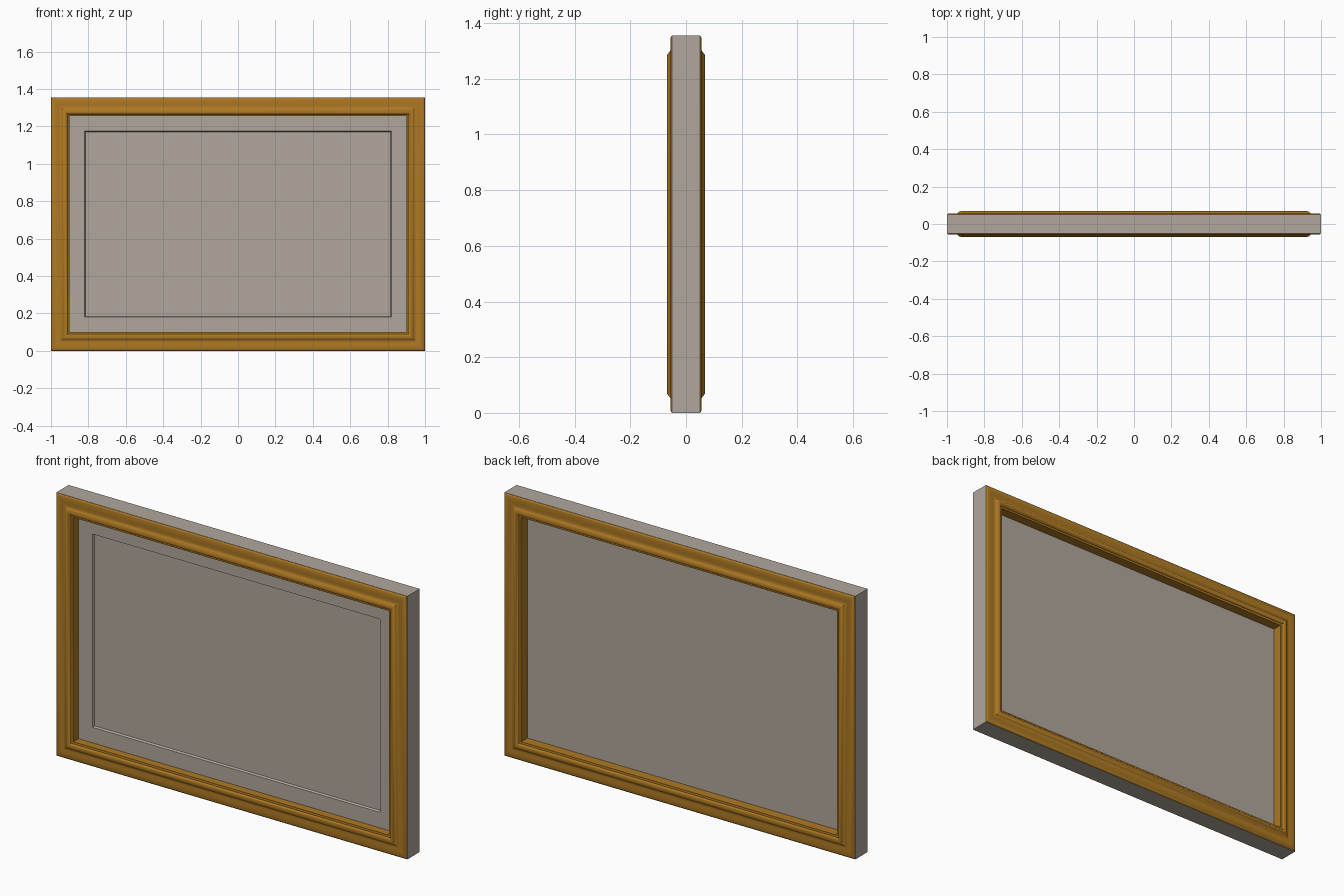
import bpy, bmesh, math
from mathutils import Vector

cube = bpy.data.objects.get("Cube")
if cube:
    bpy.data.objects.remove(cube, do_unlink=True)

WIDTH, HEIGHT = 2.0, 1.355


def material(name, rgb):
    m = bpy.data.materials.new(name)
    m.use_nodes = True
    m.diffuse_color = (*rgb, 1)
    m.node_tree.nodes["Principled BSDF"].inputs["Base Color"].default_value = (*rgb, 1)
    return m


gold = material("antique gold", (0.42, 0.19, 0.017))
grey = material("warm grey", (0.44, 0.39, 0.335))


def mitred_ring(name, profile, mat, closed=True):
    """Sweep a profile of (inset from the outer edge, y) round the rectangle."""
    bm = bmesh.new()
    rings = []
    for inset, y in profile:
        x, low, high = WIDTH / 2 - inset, inset, HEIGHT - inset
        corners = ((-x, low), (x, low), (x, high), (-x, high))
        rings.append([bm.verts.new((cx, y, cz)) for cx, cz in corners])
    count = len(rings) if closed else len(rings) - 1
    for i in range(count):
        a, b = rings[i], rings[(i + 1) % len(rings)]
        for k in range(4):
            n = (k + 1) % 4
            bm.faces.new((a[k], a[n], b[n], b[k]))
    if closed:
        bmesh.ops.recalc_face_normals(bm, faces=bm.faces)
    mesh = bpy.data.meshes.new(name)
    bm.to_mesh(mesh)
    bm.free()
    mesh.materials.append(mat)
    obj = bpy.data.objects.new(name, mesh)
    bpy.context.collection.objects.link(obj)
    return obj


def smooth(obj):
    bpy.ops.object.select_all(action='DESELECT')
    obj.select_set(True)
    bpy.context.view_layer.objects.active = obj
    bpy.ops.object.shade_smooth_by_angle(angle=math.radians(35))


def slab(name, inset, y0, y1, mat):
    bm = bmesh.new()
    bmesh.ops.create_cube(bm, size=1)
    size = Vector((WIDTH - 2 * inset, y1 - y0, HEIGHT - 2 * inset))
    bmesh.ops.scale(bm, vec=size, verts=bm.verts)
    bmesh.ops.translate(bm, vec=(0, (y0 + y1) / 2, HEIGHT / 2), verts=bm.verts)
    mesh = bpy.data.meshes.new(name)
    bm.to_mesh(mesh)
    bm.free()
    mesh.materials.append(mat)
    obj = bpy.data.objects.new(name, mesh)
    bpy.context.collection.objects.link(obj)


# Grey core showing round the outside of the frame
mitred_ring("frame_core", [(0, -0.05), (0, 0.05), (0.09, 0.05), (0.09, -0.05)], grey)

# Gold moulding on each face: rounded edge, cove, raised bead and inner lip
moulding = [(0, 0.048), (0.003, 0.053), (0.009, 0.056), (0.03, 0.056),
            (0.042, 0.054), (0.052, 0.055), (0.06, 0.061), (0.067, 0.067),
            (0.075, 0.069), (0.083, 0.067), (0.088, 0.062),
            (0.09, 0.058), (0.1, 0.056), (0.1, 0)]
for name, side in (("front_moulding", -1), ("back_moulding", 1)):
    points = [(d, side * y) for d, y in moulding] + [(0.08, 0), (0.08, side * 0.048)]
    smooth(mitred_ring(name, points, gold))

# Picture panel, with a raised mat on the front only
slab("picture_panel", 0.09, -0.004, 0.006, grey)
mitred_ring("picture_mat", [(0.09, -0.004), (0.09, -0.014), (0.18, -0.014), (0.185, -0.004)], grey)
